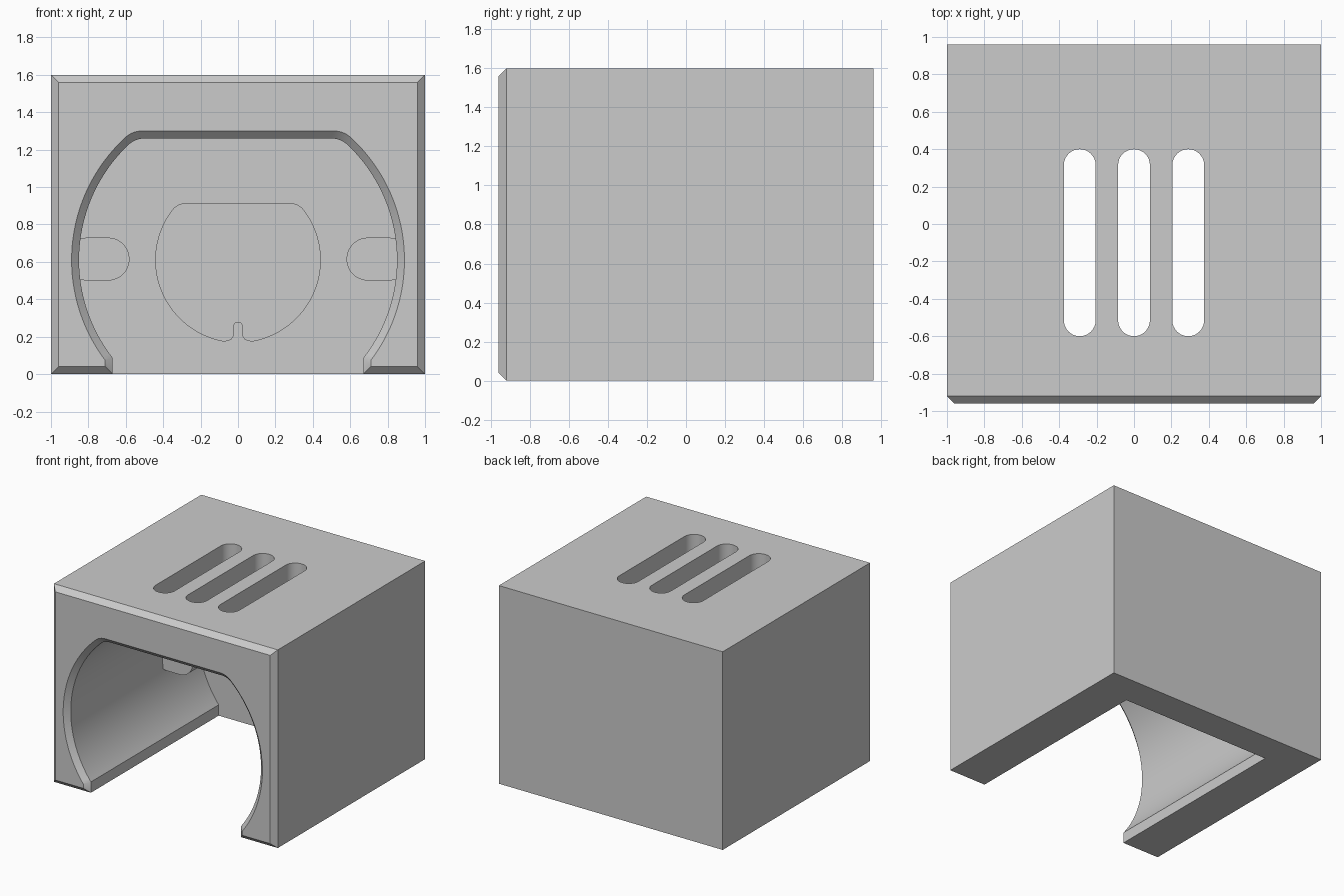
import bpy, bmesh, math

if "Cube" in bpy.data.objects:
    bpy.data.objects.remove(bpy.data.objects["Cube"], do_unlink=True)

grey = bpy.data.materials.new("plain_grey")
grey.use_nodes = True
grey.diffuse_color = (0.6, 0.6, 0.6, 1)
grey.node_tree.nodes["Principled BSDF"].inputs["Base Color"].default_value = (0.6, 0.6, 0.6, 1)

CENTRE_Z = 0.61
CHAMFER = 0.04
BACK_WALL = 0.71


def make_object(name, bm):
    bmesh.ops.recalc_face_normals(bm, faces=bm.faces)
    mesh = bpy.data.meshes.new(name)
    bm.to_mesh(mesh)
    bm.free()
    mesh.materials.append(grey)
    obj = bpy.data.objects.new(name, mesh)
    bpy.context.collection.objects.link(obj)
    return obj


def loft(name, rings):
    """Skin matching rings of 3D points and cap both ends."""
    bm = bmesh.new()
    loops = [[bm.verts.new(p) for p in ring] for ring in rings]
    n = len(loops[0])
    for a, b in zip(loops, loops[1:]):
        for i in range(n):
            j = (i + 1) % n
            bm.faces.new((a[i], a[j], b[j], b[i]))
    bm.faces.new(loops[0])
    bm.faces.new(loops[-1])
    return make_object(name, bm)


def at_y(profile, y):
    return [(x, y, z) for x, z in profile]


def stadium(half_length, radius, steps=16):
    """Outline of a slot, long in its second coordinate."""
    pts = []
    for sign in (1, -1):
        for i in range(steps + 1):
            a = math.pi * i / steps
            pts.append((sign * radius * math.cos(a),
                        sign * (half_length - radius + radius * math.sin(a))))
    return pts


def flat_topped_side(radius, top, start, fillet, steps=48):
    """Right half of a circle cut flat at the top, with a rounded corner."""
    corner = math.asin((top - CENTRE_Z) / radius)
    end = corner - fillet / radius
    pts = []
    for i in range(steps + 1):
        a = start + (end - start) * i / steps
        pts.append((radius * math.cos(a), CENTRE_Z + radius * math.sin(a)))
    cx = radius * math.cos(corner)
    p0, p1, p2 = pts[-1], (cx, top), (cx - fillet, top)
    for i in range(1, 9):
        t = i / 8
        pts.append(tuple((1 - t) ** 2 * a + 2 * t * (1 - t) * b + t * t * c
                         for a, b, c in zip(p0, p1, p2)))
    return pts


def mirrored(half):
    return half + [(-x, z) for x, z in reversed(half)]


def opening(offset):
    radius, foot = 0.85 + offset, 0.67 + offset
    side = flat_topped_side(radius, 1.26 + offset, -math.acos(foot / radius), 0.05)
    return mirrored([(foot, -0.2)] + side)


def cut(target, cutter):
    mod = target.modifiers.new("cut", "BOOLEAN")
    mod.operation = "DIFFERENCE"
    mod.solver = "EXACT"
    mod.object = cutter
    bpy.context.view_layer.objects.active = target
    bpy.ops.object.modifier_apply(modifier=mod.name)
    bpy.data.objects.remove(cutter, do_unlink=True)


# Housing block with chamfered front edges
bm = bmesh.new()
bmesh.ops.create_cube(bm, size=1)
for v in bm.verts:
    v.co = (v.co.x * 2, v.co.y * 1.92, (v.co.z + 0.5) * 1.6)
front = [e for e in bm.edges if all(v.co.y < -0.9 for v in e.verts)]
bmesh.ops.bevel(bm, geom=front, offset=CHAMFER, segments=1, affect="EDGES")
housing = make_object("housing", bm)

# Open-bottomed cavity with a chamfered mouth
cut(housing, loft("cavity_cutter", [
    at_y(opening(2 * CHAMFER), -1.0),
    at_y(opening(0), -0.92),
    at_y(opening(0), BACK_WALL)]))

# Shallow recess in the back wall, with a small tongue at its bottom
tongue = [(0.025 * math.sin(a), 0.255 + 0.025 * math.cos(a))
          for a in (math.pi / 16 * i for i in range(1, 9))]
flare = [(0.025, 0.22), (0.028, 0.2), (0.037, 0.187), (0.052, 0.18)]
bottom = -math.acos(0.075 / 0.44)
recess = mirrored(tongue + flare + flat_topped_side(0.44, 0.91, bottom, 0.04))
cut(housing, loft("recess_cutter", [at_y(recess, BACK_WALL - 0.05),
                                    at_y(recess, BACK_WALL + 0.1)]))

# Three vent slots through the roof
for x in (-0.29, 0, 0.29):
    ring = stadium(0.5, 0.085)
    cut(housing, loft("vent_cutter", [[(x + u, v - 0.1, z) for u, v in ring]
                                      for z in (1.1, 1.7)]))

# Rounded stop lugs on the side walls, running to the back wall
lugs = []
for name, side in (("left_lug", 1), ("right_lug", -1)):
    ring = [(side * (0.75 + v), CENTRE_Z + 0.005 + u) for u, v in stadium(0.17, 0.115)]
    lugs.append(loft(name, [at_y(ring, 0.25), at_y(ring, BACK_WALL + 0.01)]))

# Smooth the curved walls, keep edges sharp
bpy.ops.object.select_all(action="DESELECT")
for obj in [housing] + lugs:
    obj.select_set(True)
bpy.context.view_layer.objects.active = housing
bpy.ops.object.shade_smooth_by_angle()
